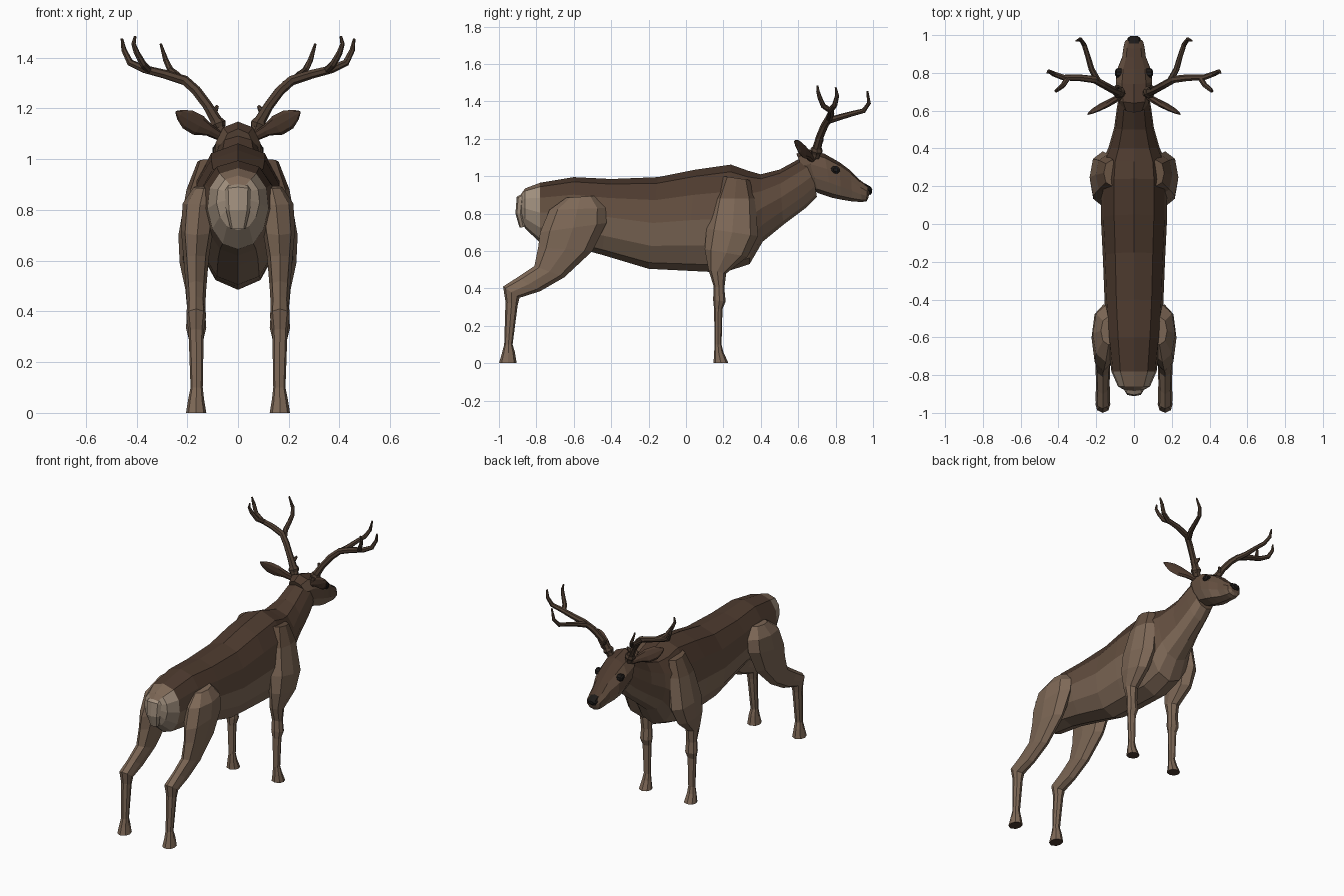
import bpy, bmesh
from math import sin, cos, pi, copysign
from mathutils import Vector as V


def material(name, rgb):
    m = bpy.data.materials.new(name)
    m.diffuse_color = (*rgb, 1)
    return m


DARK = material("dark_back_fur", (0.075, 0.043, 0.028))
MID = material("brown_fur", (0.13, 0.08, 0.052))
TAN = material("tan_fur", (0.21, 0.14, 0.095))
PALE = material("pale_rump", (0.36, 0.28, 0.21))
HORN = material("antler_horn", (0.08, 0.05, 0.033))
BLACK = material("black", (0.012, 0.01, 0.009))


def loft(name, rings, n, mats, pick=lambda c, f: 0, egg=0.0, power=0.85):
    """Skin rings (centre, up vector, side vector) with n-sided flat faces."""
    bm = bmesh.new()
    loops = []
    for c, u, v in rings:
        loop = []
        for i in range(n):
            a = 2 * pi * i / n
            k, s = cos(a), sin(a)
            s = copysign(abs(s) ** power, s) * (1 + egg * k)
            loop.append(bm.verts.new(c + u * k + v * s))
        loops.append(loop)
    for a, b in zip(loops, loops[1:]):
        for i in range(n):
            j = (i + 1) % n
            f = bm.faces.new((a[i], a[j], b[j], b[i]))
            h = (cos(2 * pi * i / n) + cos(2 * pi * (i + 1) / n)) / 2
            f.material_index = pick(f.calc_center_median(), h)
    for end in (loops[0], loops[-1]):
        f = bm.faces.new(end)
        f.material_index = pick(f.calc_center_median(), 0)
    bmesh.ops.recalc_face_normals(bm, faces=bm.faces)
    me = bpy.data.meshes.new(name)
    bm.to_mesh(me)
    bm.free()
    ob = bpy.data.objects.new(name, me)
    bpy.context.collection.objects.link(ob)
    for m in mats:
        me.materials.append(m)
    return ob


def profile(sections, xs=0):
    """Side-view sections (y1, z1, y2, z2, half width[, centre x]) to rings."""
    out = []
    for y1, z1, y2, z2, r, *x in sections:
        cx = x[0] * xs if x else 0
        out.append((V((cx, (y1 + y2) / 2, (z1 + z2) / 2)),
                    V((0, (y1 - y2) / 2, (z1 - z2) / 2)), V((r, 0, 0))))
    return out


FUR = [DARK, MID, TAN, PALE]


def coat(c, h):
    if c.y < -0.74:
        return 3 if h < 0.9 else 2
    if h > 0.6:
        return 0
    return 1 if h > 0.1 or c.y > 0.36 and h > -0.4 else 2


# Torso and neck
torso = profile([
    (-.885, .90, -.885, .78, .04), (-.86, .935, -.86, .72, .085),
    (-.78, .965, -.78, .645, .12), (-.60, .995, -.60, .62, .14),
    (-.40, .985, -.45, .58, .155), (-.15, .995, -.20, .505, .165),
    (.05, 1.035, 0, .495, .175), (.24, 1.062, .20, .485, .175),
    (.33, 1.03, .34, .53, .165), (.40, 1.01, .41, .65, .135),
    (.50, 1.035, .52, .74, .105), (.60, 1.09, .64, .83, .09),
    (.66, 1.12, .70, .89, .08)])
loft("body", torso, 12, FUR, coat, egg=0.1)

# Head
head = profile([
    (.59, 1.12, .67, .93, .065), (.64, 1.148, .71, .908, .092),
    (.74, 1.12, .78, .885, .1), (.82, 1.075, .83, .875, .09),
    (.88, 1.03, .89, .865, .065), (.93, .98, .94, .862, .058),
    (.97, .95, .965, .866, .05), (.985, .925, .975, .885, .03)])
loft("head", head, 10, FUR, lambda c, h: 0 if h > .6 else 1 if h > -.3 else 2)

# Nose pad and tail
loft("nose", profile([(.955, .962, .962, .905, .036), (.985, .945, .985, .9, .034),
                      (.996, .932, .994, .91, .02)]), 8, [BLACK])
loft("tail", profile([(-.85, .92, -.82, .88, .05), (-.905, .89, -.85, .86, .052),
                      (-.912, .80, -.86, .80, .048), (-.89, .725, -.85, .73, .03)]),
     8, [PALE])

# Legs: rear edge point, front edge point, half width, centre x
FRONT = [
    (.20, 1.0, .34, .98, .045, .115), (.15, .88, .37, .88, .065, .138),
    (.11, .72, .385, .68, .07, .165), (.10, .61, .33, .57, .055, .175),
    (.12, .50, .215, .48, .04, .168), (.148, .41, .205, .40, .035, .165),
    (.145, .34, .212, .33, .04, .165), (.15, .29, .195, .29, .029, .165),
    (.153, .10, .19, .10, .023, .163), (.15, .05, .20, .06, .03, .165),
    (.147, 0, .227, 0, .04, .165)]
HIND = [
    (-.64, .885, -.49, .895, .04, .135), (-.73, .82, -.43, .83, .068, .15),
    (-.78, .70, -.425, .75, .064, .161), (-.79, .62, -.50, .60, .05, .165),
    (-.81, .52, -.65, .46, .04, .165), (-.90, .46, -.78, .385, .036, .165),
    (-.978, .41, -.89, .35, .039, .165), (-.965, .33, -.90, .31, .03, .165),
    (-.972, .10, -.927, .10, .024, .163), (-.985, .05, -.915, .06, .031, .165),
    (-1, 0, -.905, 0, .04, .165)]

# Antler branches: points (x, y, z, radius)
ANTLER = {
    "beam": [(.065, .69, 1.10, .025), (.085, .70, 1.15, .024), (.12, .715, 1.21, .02),
             (.165, .74, 1.27, .02), (.21, .765, 1.31, .02), (.29, .775, 1.335, .018),
             (.37, .775, 1.355, .016), (.425, .795, 1.38, .014), (.45, .808, 1.43, .011),
             (.458, .80, 1.475, .005)],
    "front_tine": [(.19, .755, 1.295, .018), (.225, .82, 1.315, .016),
                   (.245, .89, 1.335, .014), (.265, .95, 1.35, .013),
                   (.285, .978, 1.39, .011), (.305, .97, 1.455, .005)],
    "rear_tine": [(.35, .775, 1.35, .015), (.375, .735, 1.375, .014),
                  (.40, .715, 1.42, .012), (.412, .705, 1.455, .009),
                  (.405, .703, 1.485, .005)],
    "brow_nub": [(.105, .71, 1.17, .016), (.09, .725, 1.195, .012), (.08, .73, 1.21, .006)],
    "burr": [(.074, .695, 1.122, .027), (.08, .698, 1.137, .034), (.086, .70, 1.152, .027)],
}


def tube(name, pts, s, n=7):
    """Tapered antler branch."""
    P = [V((s * x, y, z)) for x, y, z, _ in pts]
    rings = []
    for i, p in enumerate(P):
        d = (P[min(i + 1, len(P) - 1)] - P[max(i - 1, 0)]).normalized()
        u = d.cross(V((s * 0.6, -0.6, 0.1 - .6))).normalized()
        rings.append((p, u * pts[i][3], d.cross(u) * pts[i][3]))
    loft(name, rings, n, [HORN], power=1)


for side, s in (("right", 1), ("left", -1)):
    loft(f"front_leg_{side}", profile(FRONT, s), 8, [MID, TAN, DARK],
         lambda c, h: 2 if c.z < .005 else 0 if c.z > .86 else 1)
    loft(f"hind_leg_{side}", profile(HIND, s), 8, [TAN, DARK],
         lambda c, h: 1 if c.z < .005 else 0)
    for part, pts in ANTLER.items():
        tube(f"antler_{part}_{side}", pts, s)

    # Leaf-shaped ear
    a, b = V((s * .07, .675, 1.09)), V((s * .245, .58, 1.187))
    d = (b - a).normalized()
    u = V((0, -.25, 1))
    u = (u - d * u.dot(d)).normalized()
    v = d.cross(u)
    ear = [(a + (b - a) * t - u * sag, u * w, v * k) for t, w, k, sag in
           [(0, .018, .016, 0), (.25, .024, .018, 0), (.48, .042, .016, .004),
            (.72, .04, .012, .004), (.9, .022, .008, .002), (1, .004, .003, 0)]]
    loft(f"ear_{side}", ear, 8, [DARK])

    # Eye
    e = V((s * .086, .80, 1.035))
    rings = [(e + V((s * o, 0, 0)), V((0, .006, .02)) * r, V((0, .024, -.008)) * r)
             for o, r in ((-.02, 1), (.006, 1), (.014, .5))]
    loft(f"eye_{side}", rings, 8, [BLACK], power=1)
